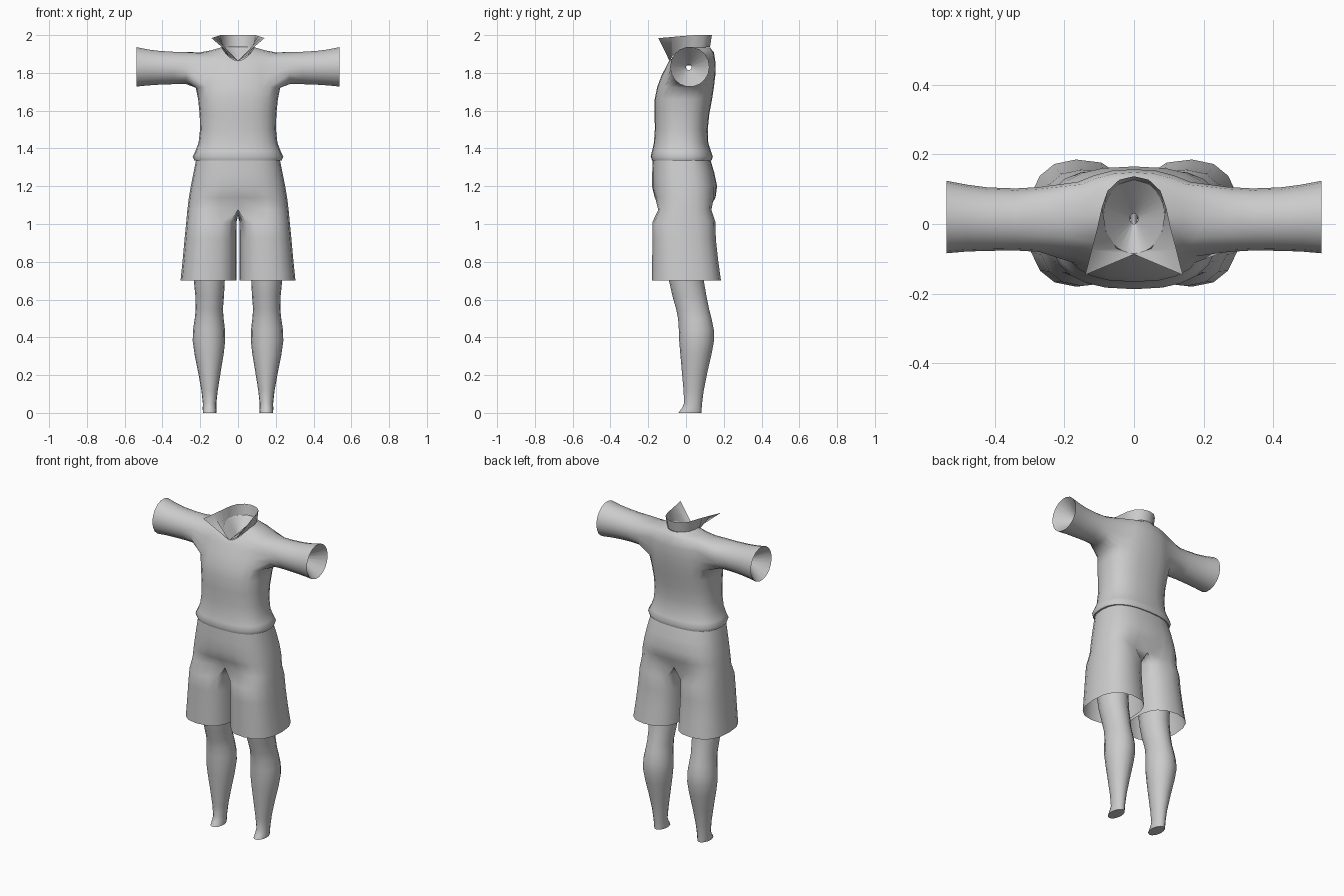
import bpy, bmesh, math
from mathutils import Vector

if "Cube" in bpy.data.objects:
    bpy.data.objects.remove(bpy.data.objects["Cube"])


def spow(v, n):
    return math.copysign(abs(v) ** (2 / n), v)


def finish(name, bm, mirror=False, angle=50):
    bmesh.ops.recalc_face_normals(bm, faces=bm.faces)
    me = bpy.data.meshes.new(name)
    bm.to_mesh(me)
    bm.free()
    ob = bpy.data.objects.new(name, me)
    bpy.context.collection.objects.link(ob)
    if mirror:
        m = ob.modifiers.new("Mirror", 'MIRROR')
        m.merge_threshold = 0.002
    bpy.ops.object.select_all(action='DESELECT')
    ob.select_set(True)
    bpy.context.view_layer.objects.active = ob
    bpy.ops.object.shade_smooth_by_angle(angle=math.radians(angle))
    return ob


def loft(bm, rings, closed=True, skip=()):
    """Join rings of points with quads; skip holds (row, column) cells left open."""
    rows = [[bm.verts.new(p) for p in r] for r in rings]
    n = len(rows[0])
    for i in range(len(rows) - 1):
        for k in range(n if closed else n - 1):
            if (i, k) not in skip:
                j = (k + 1) % n
                bm.faces.new((rows[i][k], rows[i][j], rows[i + 1][j], rows[i + 1][k]))
    return rows


# Shirt torso: z, half width, front y, back y, roundness, front neckline dip
TORSO = [
    (1.335, .215, -.170, .125, 2.5, 0), (1.337, .232, -.180, .136, 2.5, 0),
    (1.358, .240, -.187, .142, 2.5, 0), (1.385, .226, -.180, .132, 2.5, 0),
    (1.43, .209, -.170, .118, 2.5, 0), (1.50, .201, -.165, .115, 2.5, 0),
    (1.58, .203, -.166, .123, 2.5, 0), (1.66, .211, -.166, .138, 2.5, 0),
    (1.725, .222, -.153, .148, 2.4, 0), (1.785, .222, -.130, .155, 2.3, 0),
    (1.85, .218, -.112, .157, 2.2, .03), (1.908, .200, -.098, .148, 2.2, .06),
    (1.920, .140, -.091, .138, 2, .06), (1.935, .088, -.085, .127, 2, .07),
    (1.84, .012, 0, .03, 2, 0),
]
SEG = 24
rings = []
for z, hx, yf, yb, n, dip in TORSO:
    ring = []
    for k in range(SEG):
        a = 2 * math.pi * k / SEG
        s = math.sin(a)
        ring.append((hx * spow(math.cos(a), n),
                     (yf + yb) / 2 + (yb - yf) / 2 * spow(s, n),
                     z - dip * max(0, -s) ** 2))
    rings.append(ring)
cols = [-3, -2, -1, 0, 1, 2]
skip = {(i, (c + off) % SEG) for i in (8, 9, 10) for c in cols for off in (0, 12)}
bm = bmesh.new()
loft(bm, rings, skip=skip)

# Sleeves bridged to the armholes, with funnel-shaped insides
SLEEVE = [(.275, 1.826, .086, .013, .093), (.34, 1.826, .087, .013, .089),
          (.42, 1.827, .091, .014, .091), (.48, 1.829, .097, .017, .096),
          (.538, 1.832, .106, .02, .104), (.43, 1.83, .015, .015, .015)]
for side in (-1, 1):
    loft(bm, [[(side * x, yc + ry * math.cos(2 * math.pi * k / 18),
                zc + rz * math.sin(2 * math.pi * k / 18)) for k in range(18)]
              for x, zc, rz, yc, ry in SLEEVE])
    edges = [e for e in bm.edges if e.is_boundary and
             all(.1 < v.co.x * side < .3 and 1.6 < v.co.z < 1.95 for v in e.verts)]
    bmesh.ops.bridge_loops(bm, edges=edges)
# relax the shoulder seam
seam = [v for v in bm.verts if .1 < abs(v.co.x) < .29 and 1.7 < v.co.z < 1.915]
bmesh.ops.smooth_vert(bm, verts=seam, factor=.25, use_axis_x=True, use_axis_y=True, use_axis_z=True)
finish("shirt", bm, angle=60)

# Open collar with pointed front flaps (one half, mirrored)
base = [(0, -.087, 1.863), (.05, -.07, 1.892), (.08, -.02, 1.918), (.088, .03, 1.93),
        (.076, .08, 1.935), (.042, .115, 1.936), (0, .127, 1.936)]
top = [(.14, -.146, 1.984), (.122, -.075, 1.99), (.105, -.01, 1.996), (.092, .05, 2.0),
       (.076, .095, 2.0), (.042, .127, 2.0), (0, .137, 2.0)]
bm = bmesh.new()
loft(bm, [base, top], closed=False)
finish("collar", bm, mirror=True)

# Shorts: one half, hips are open at the middle, leg rings are closed
OUT, INN = 13, 5


def hip_ring(z, hx, yf, yb, pinch=0):
    pts = []
    for k in range(OUT):
        a = math.pi * (k / (OUT - 1) - .5)
        s = math.sin(a)
        y = (yf + yb) / 2 + (yb - yf) / 2 * spow(s, 2.6)
        y *= 1 - pinch * max(0, abs(s) - .8) * 5
        pts.append(Vector((max(0, hx * spow(math.cos(a), 2.6)), y, z)))
    pts[0].x = pts[-1].x = 0
    return pts


def leg_ring(z, x0, x1, yf, yb):
    pts = []
    half = math.radians(132)
    angs = [-half + 2 * half * k / (OUT - 1) for k in range(OUT)]
    angs += [half + (2 * math.pi - 2 * half) * (j + 1) / (INN + 1) for j in range(INN)]
    for a in angs:
        pts.append(Vector(((x0 + x1) / 2 + (x1 - x0) / 2 * spow(math.cos(a), 2.5),
                           (yf + yb) / 2 + (yb - yf) / 2 * spow(math.sin(a), 2.5), z)))
    return pts


hips = [hip_ring(1.338, .222, -.176, .13), hip_ring(1.27, .236, -.179, .150),
        hip_ring(1.20, .25, -.18, .165), hip_ring(1.14, .26, -.18, .170, .08),
        hip_ring(1.075, .268, -.18, .166, .28)]
f, b = hips[-1][0], hips[-1][-1]
crotch = [b.lerp(f, (j + 1) / (INN + 1)) -
          Vector((0, 0, .03 * math.sin(math.pi * (j + 1) / (INN + 1)))) for j in range(INN)]
legs = [hips[-1] + crotch, leg_ring(1.01, .008, .274, -.178, .156),
        leg_ring(.92, .009, .283, -.178, .158), leg_ring(.81, .009, .293, -.179, .17),
        leg_ring(.702, .008, .304, -.18, .185)]
bm = bmesh.new()
loft(bm, hips, closed=False)
loft(bm, legs)
bmesh.ops.remove_doubles(bm, verts=bm.verts, dist=.0005)
finish("shorts", bm, mirror=True, angle=60)

# Lower legs: z, inner x, outer x, front y, back y
LEG = [(.80, .068, .24, -.105, .09), (.70, .07, .234, -.09, .094),
       (.62, .074, .226, -.072, .108), (.55, .08, .224, -.052, .122),
       (.50, .076, .229, -.042, .135), (.44, .069, .238, -.038, .147),
       (.38, .068, .240, -.036, .148), (.31, .076, .230, -.030, .135),
       (.22, .091, .212, -.022, .114), (.12, .107, .194, -.013, .094),
       (.05, .115, .186, -.010, .085), (.025, .114, .187, -.022, .083),
       (0, .114, .186, -.040, .082)]
bm = bmesh.new()
rows = loft(bm, [[((x0 + x1) / 2 + (x1 - x0) / 2 * math.cos(2 * math.pi * k / 16),
                   (yf + yb) / 2 + (yb - yf) / 2 * math.sin(2 * math.pi * k / 16), z)
                  for k in range(16)] for z, x0, x1, yf, yb in LEG])
bm.faces.new(rows[-1])
finish("lower_legs", bm, mirror=True)
